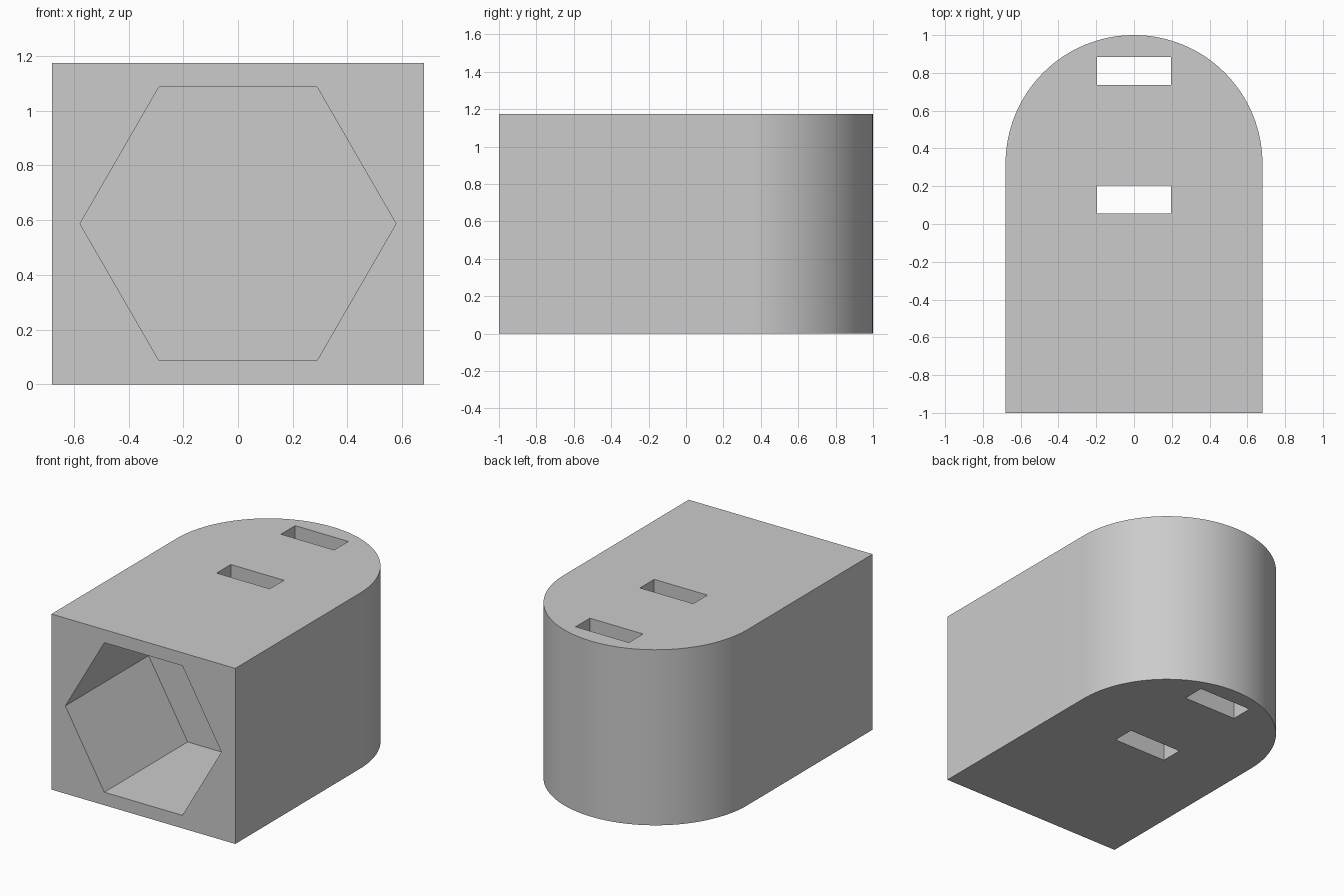
import bpy, bmesh, math
from mathutils import Vector

old = bpy.data.objects.get("Cube")
if old:
    bpy.data.objects.remove(old, do_unlink=True)

WIDTH, HEIGHT = 1.36, 1.174
RADIUS = WIDTH / 2
POCKET_DEPTH = 0.88

grey = bpy.data.materials.new("light grey")
grey.use_nodes = True
colour = (0.6, 0.6, 0.6, 1)
grey.diffuse_color = colour
grey.node_tree.nodes["Principled BSDF"].inputs["Base Color"].default_value = colour


def prism(name, outline, direction):
    """Extrude a closed outline along a direction into a solid."""
    bm = bmesh.new()
    face = bm.faces.new([bm.verts.new(p) for p in outline])
    ext = bmesh.ops.extrude_face_region(bm, geom=[face], use_keep_orig=True)
    verts = [g for g in ext["geom"] if isinstance(g, bmesh.types.BMVert)]
    bmesh.ops.translate(bm, verts=verts, vec=Vector(direction))
    bmesh.ops.recalc_face_normals(bm, faces=bm.faces)
    mesh = bpy.data.meshes.new(name)
    bm.to_mesh(mesh)
    bm.free()
    mesh.materials.append(grey)
    obj = bpy.data.objects.new(name, mesh)
    bpy.context.collection.objects.link(obj)
    return obj


def cut(target, cutter):
    """Subtract a cutter and throw it away."""
    mod = target.modifiers.new("cut", "BOOLEAN")
    mod.operation = "DIFFERENCE"
    mod.solver = "EXACT"
    mod.object = cutter
    bpy.ops.object.modifier_apply(modifier=mod.name)
    bpy.data.objects.remove(cutter, do_unlink=True)


# Block with a flat front and a half-round back
arc = [(RADIUS * math.cos(math.pi * i / 64),
        1 - RADIUS + RADIUS * math.sin(math.pi * i / 64), 0) for i in range(65)]
body = prism("body", arc + [(-RADIUS, -1, 0), (RADIUS, -1, 0)], (0, 0, HEIGHT))
bpy.ops.object.select_all(action="DESELECT")
body.select_set(True)
bpy.context.view_layer.objects.active = body

# Blind hexagonal pocket in the front
hex_radius = 0.5 / math.cos(math.pi / 6)
hexagon = [(hex_radius * math.cos(math.pi * i / 3), -1.1,
            HEIGHT / 2 + hex_radius * math.sin(math.pi * i / 3)) for i in range(6)]
cut(body, prism("hex_cutter", hexagon, (0, POCKET_DEPTH + 0.1, 0)))

# Two rectangular slots from top to bottom
for y in (0.13, 0.81):
    slot = [(sx * 0.197, y + sy * 0.075, -0.1)
            for sx, sy in ((-1, -1), (1, -1), (1, 1), (-1, 1))]
    cut(body, prism("slot_cutter", slot, (0, 0, HEIGHT + 0.2)))

bpy.ops.object.shade_smooth_by_angle(angle=math.radians(30))
